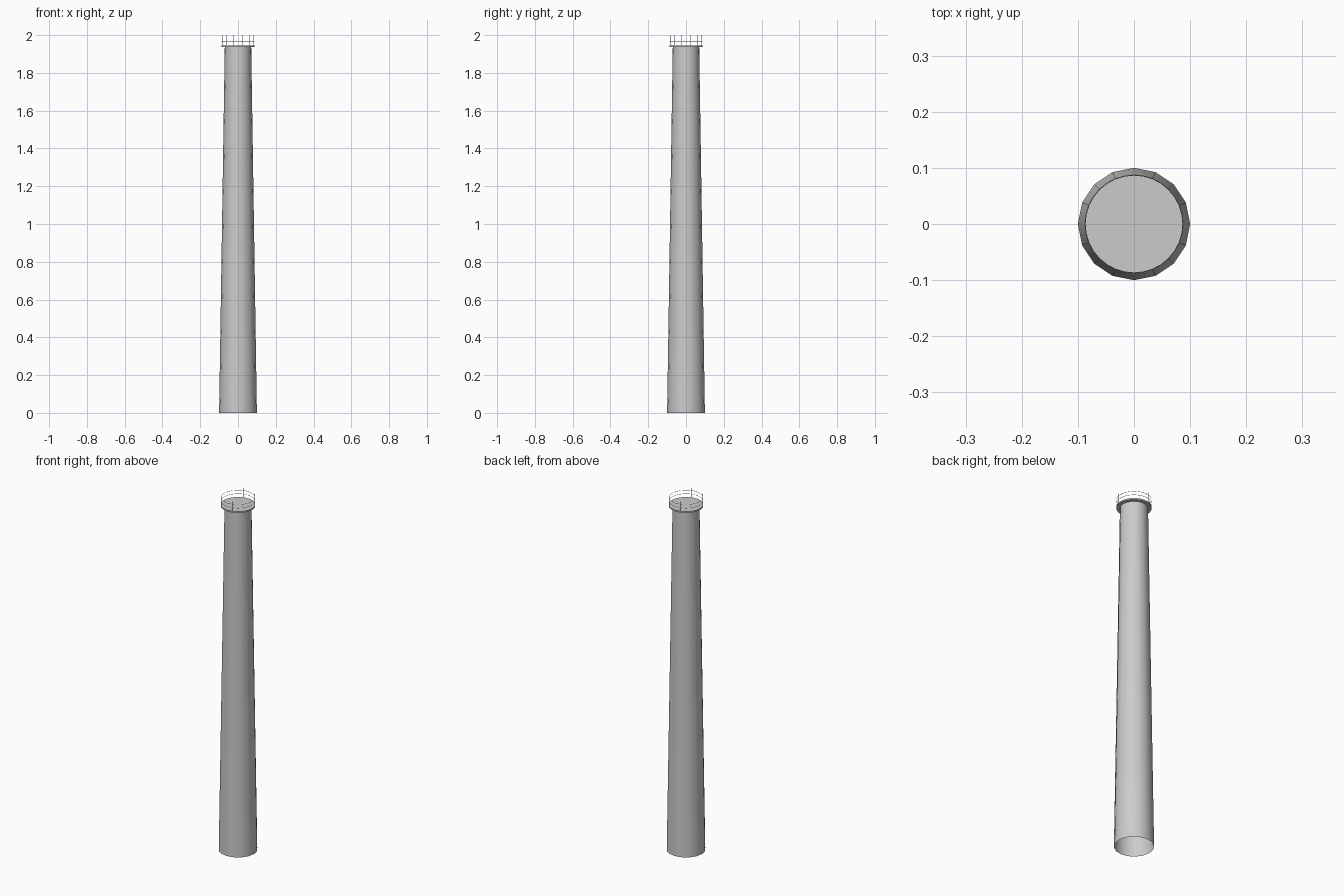
import bpy, math
from math import cos, sin, pi

if "Cube" in bpy.data.objects:
    bpy.data.objects.remove(bpy.data.objects["Cube"])

def lathe(name, profile, sides, smooth=True, cap_top=False):
    """Revolve (radius, z) points around the z axis."""
    verts = [(r * cos(2 * pi * i / sides), r * sin(2 * pi * i / sides), z)
             for r, z in profile for i in range(sides)]
    faces = []
    for k in range(len(profile) - 1):
        for i in range(sides):
            j = (i + 1) % sides
            a, b = k * sides, (k + 1) * sides
            faces.append((a + i, a + j, b + j, b + i))
    if cap_top:
        b = (len(profile) - 1) * sides
        faces.append(tuple(b + i for i in range(sides)))
    me = bpy.data.meshes.new(name)
    me.from_pydata(verts, [], faces)
    ob = bpy.data.objects.new(name, me)
    bpy.context.collection.objects.link(ob)
    if smooth:
        bpy.ops.object.select_all(action='DESELECT')
        ob.select_set(True)
        bpy.context.view_layer.objects.active = ob
        bpy.ops.object.shade_smooth_by_angle(angle=math.radians(40))
    return ob

# Tapered shaft, open at the bottom
lathe("shaft", [(0.1, 0), (0.07, 1.94)], 16)

# Gallery deck
lathe("deck", [(0.068, 1.938), (0.088, 1.938), (0.088, 1.946)], 32, cap_top=True)

# Railing: hoops and posts
RAIL_R, T = 0.087, 0.0008
for n, z in enumerate((1.965, 1.985)):
    bpy.ops.mesh.primitive_torus_add(major_radius=RAIL_R, minor_radius=T,
                                     major_segments=32, minor_segments=6,
                                     location=(0, 0, z))
    bpy.context.object.name = f"rail_hoop_{n + 1}"
for i in range(12):
    a = 2 * pi * (i + 0.5) / 12
    bpy.ops.mesh.primitive_cylinder_add(vertices=6, radius=T, depth=0.056,
        location=(RAIL_R * cos(a), RAIL_R * sin(a), 1.972))
    bpy.context.object.name = f"rail_post_{i + 1}"
